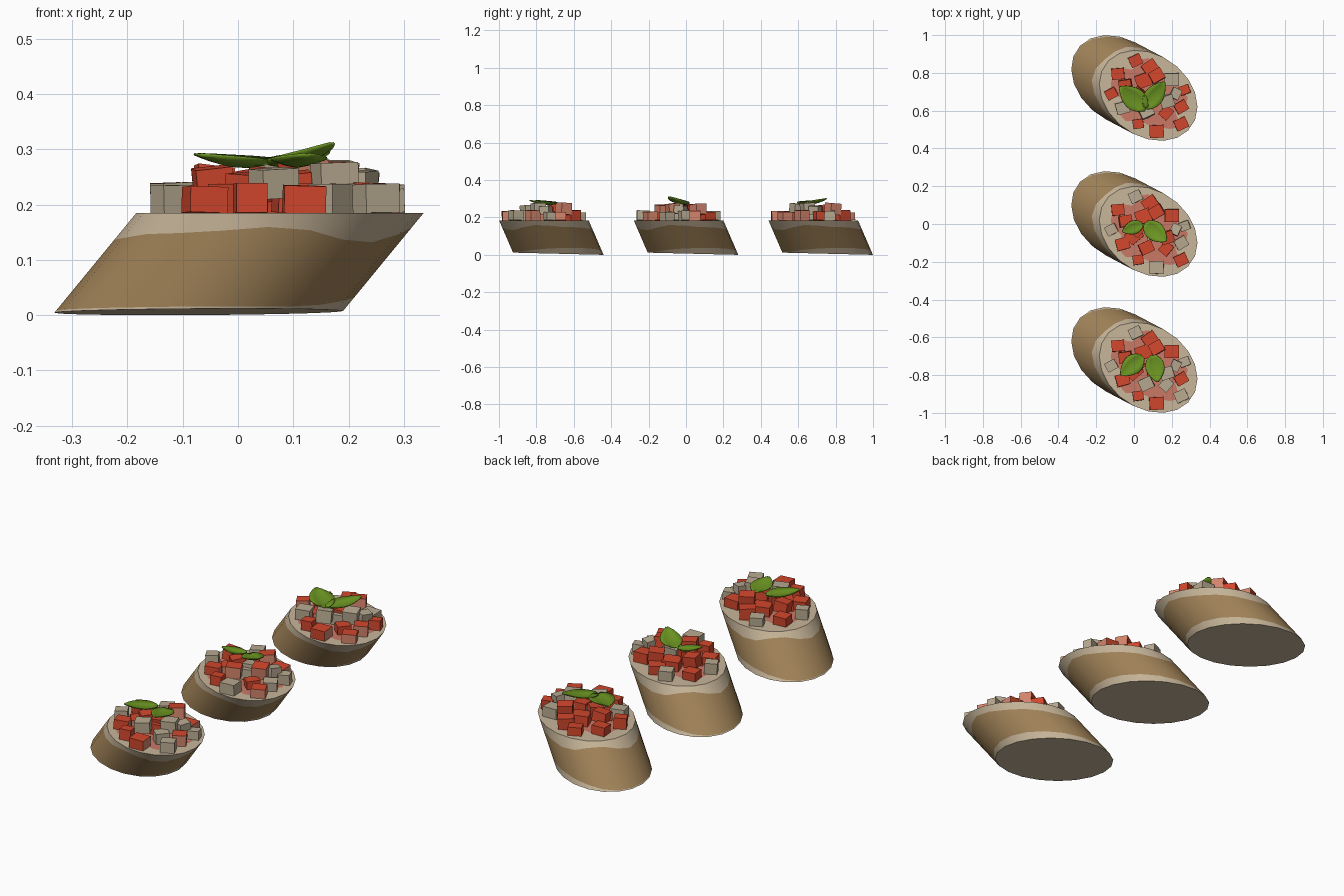
import bpy, bmesh, math, random
from mathutils import Matrix, Vector, Euler

if "Cube" in bpy.data.objects:
    bpy.data.objects.remove(bpy.data.objects["Cube"])

random.seed(4)


def material(name, srgb):
    m = bpy.data.materials.new(name)
    m.diffuse_color = [(c / 255) ** 2.2 for c in srgb] + [1]
    m.use_nodes = True
    m.node_tree.nodes["Principled BSDF"].inputs["Base Color"].default_value = m.diffuse_color
    return m


CRUST = material("crust_tan", (160, 130, 89))
CRUMB = material("crumb_cream", (198, 180, 152))
TOMATO = material("tomato_red", (208, 72, 48))
FLESH = material("tomato_flesh", (212, 132, 108))
CHEESE = material("cheese_beige", (182, 168, 143))
JUICE = material("juice_pink", (200, 120, 102))
LEAF = material("basil_green", (106, 146, 38))

TOP_Z = 0.185
BOTTOM_C, TOP_C = Vector((-0.076, 0.04)), Vector((0.076, -0.04))
SIDES = 20


def finish(bm, name, mats, y):
    me = bpy.data.meshes.new(name)
    bm.to_mesh(me)
    bm.free()
    for m in mats:
        me.materials.append(m)
    ob = bpy.data.objects.new(name, me)
    ob.location.y = y
    bpy.context.collection.objects.link(ob)
    return ob


def oval(a, scale=1.0):
    # slightly skewed oval cross-section of the slanted slice
    x = 0.26 * math.cos(a)
    y = 0.24 * (math.sin(a) * 0.968 - 0.25 * math.cos(a))
    return Vector((x, y)) * scale


def bread(y, n):
    bm = bmesh.new()
    rings = [[], [], [], []]
    for i in range(SIDES):
        a = math.tau * i / SIDES
        p = oval(a)
        low = 0.006 - 0.025 * p.y
        wave = 0.148 + 0.011 * math.sin(3 * a + 0.6) + 0.006 * math.sin(5 * a + 2)
        heel = low + 0.004 + 0.03 * max(0, math.cos(a - 0.8))
        for ring, z in zip(rings, (low, heel, wave, TOP_Z)):
            c = BOTTOM_C.lerp(TOP_C, z / TOP_Z)
            ring.append(bm.verts.new((c.x + p.x, c.y + p.y, z)))
    # crumb faces at both cuts, crust between the wavy edges
    for k in range(3):
        for i in range(SIDES):
            j = (i + 1) % SIDES
            f = bm.faces.new((rings[k][i], rings[k][j], rings[k + 1][j], rings[k + 1][i]))
            f.material_index = 0 if k == 1 else 1
            f.smooth = True
    bm.faces.new(rings[3]).material_index = 1
    bm.faces.new(rings[0][::-1]).material_index = 1
    ob = finish(bm, f"bread_slice_{n}", [CRUST, CRUMB], y)
    bpy.ops.object.select_all(action='DESELECT')
    ob.select_set(True)
    bpy.context.view_layer.objects.active = ob
    bpy.ops.object.shade_smooth_by_angle(angle=math.radians(35))


def juice(y, n):
    # thin stained patch on the bread
    bm = bmesh.new()
    vs = []
    for i in range(32):
        a = math.tau * i / 32
        p = TOP_C + oval(a, 0.72 + 0.09 * math.sin(5 * a) + 0.05 * math.sin(8 * a + 1))
        vs.append(bm.verts.new((p.x, p.y, TOP_Z + 0.002)))
    bm.faces.new(vs)
    finish(bm, f"juice_stain_{n}", [JUICE], y)


# diced topping: x, y, bottom z, size, turn in degrees
CUBES = [
    (-0.085, 0.075, 0.185, 0.062, 5), (0.008, 0.145, 0.185, 0.06, 25),
    (0.085, 0.11, 0.185, 0.07, 35), (0.2, 0.045, 0.185, 0.07, 0),
    (0.268, -0.01, 0.185, 0.05, 20), (0.25, -0.1, 0.185, 0.06, 30),
    (0.25, -0.19, 0.185, 0.062, 25), (0.12, -0.23, 0.185, 0.07, 3),
    (0.022, -0.19, 0.185, 0.052, 8), (-0.12, -0.03, 0.185, 0.055, 28),
    (-0.06, -0.105, 0.185, 0.065, 15), (0.0, -0.06, 0.185, 0.075, 40),
    (0.11, -0.05, 0.185, 0.08, 10), (0.17, -0.13, 0.185, 0.06, 50),
    (0.05, 0.04, 0.185, 0.075, 20),
    (-0.045, 0.015, 0.215, 0.062, 8), (0.065, -0.125, 0.212, 0.066, 25),
    (0.175, -0.07, 0.218, 0.066, 18), (0.12, 0.065, 0.215, 0.066, 30),
    (0.22, -0.03, 0.218, 0.052, 65), (0.02, -0.03, 0.205, 0.06, 50),
    (0.1, -0.04, 0.205, 0.06, 5),
]
# R = tomato, C = cheese, one letter per cube, front to back
KINDS = ["RCRRCRCRRCRRRCRRCCRCRR",
         "RCRRCCRCRCRRCRRRRRRCRC",
         "RRRCRRRRRRCRCRRRCCRCRR"]


def topping(y, n, kinds):
    bm = bmesh.new()
    for (x, cy, z, s, turn), kind in zip(CUBES, kinds):
        h = s * random.uniform(0.8, 0.95) if z > 0.19 else random.uniform(0.04, 0.055)
        tilt = 0.12 if z > 0.19 else 0.04
        rot = Euler((random.uniform(-tilt, tilt), random.uniform(-tilt, tilt),
                     math.radians(turn)))
        mat = (Matrix.Translation((x, cy, z + h / 2)) @ rot.to_matrix().to_4x4()
               @ Matrix.Diagonal((s * 1.08, s * 0.95, h, 1)))
        made = bmesh.ops.create_cube(bm, size=1, matrix=mat)
        bm.normal_update()
        for f in {f for v in made["verts"] for f in v.link_faces}:
            f.material_index = 2 if kind == "C" else 0
            # cut sides of the tomato show paler flesh
            side = abs(f.normal.z) < 0.5
            if kind == "R" and side and f.normal.x > 0.3 and f.normal.y < 0.6 and int(turn) % 3 != 2:
                f.material_index = 1
    finish(bm, f"diced_topping_{n}", [TOMATO, FLESH, CHEESE], y)


def leaf(y, name, base, tip, width, lift):
    # cupped leaf, pointed at both ends, rising toward its tip
    bm = bmesh.new()
    d = Vector(tip) - Vector(base)
    side = Vector((-d.y, d.x)).normalized()
    rows = []
    for i in range(9):
        t = i / 8
        w = width / 2 * math.sin(math.pi * (0.04 + 0.94 * t) ** 0.85) ** 0.8
        row = []
        for v in (-1, -0.5, 0, 0.5, 1):
            p = Vector(base) + d * t + side * w * v
            z = 0.262 + lift * t * t + 0.012 * (1 - t) ** 2 + 0.28 * w * abs(v) ** 1.5
            row.append(bm.verts.new((p.x, p.y, z)))
        rows.append(row)
    for r0, r1 in zip(rows, rows[1:]):
        for j in range(4):
            bm.faces.new((r0[j], r1[j], r1[j + 1], r0[j + 1])).smooth = True
    bmesh.ops.recalc_face_normals(bm, faces=bm.faces)
    if sum(f.normal.z for f in bm.faces) < 0:
        bmesh.ops.reverse_faces(bm, faces=bm.faces)
    ob = finish(bm, name, [LEAF], y)
    mod = ob.modifiers.new("thickness", 'SOLIDIFY')
    mod.thickness = 0.004


# base, tip, width, lift for the two leaves of each slice
LEAVES = [
    [((0.045, 0.02), (-0.07, -0.08), 0.10, 0.03), ((0.10, 0.025), (0.125, -0.115), 0.10, 0.03)],
    [((0.045, 0.0), (-0.06, -0.04), 0.07, 0.03), ((0.06, 0.005), (0.17, -0.09), 0.10, 0.05)],
    [((0.065, -0.11), (-0.075, 0.005), 0.115, 0.03), ((0.06, -0.105), (0.16, 0.03), 0.10, 0.04)],
]

for k, y in enumerate((-0.72, 0, 0.72)):
    n = k + 1
    bread(y, n)
    juice(y, n)
    topping(y, n, KINDS[k])
    for s, spec in zip(("left", "right"), LEAVES[k]):
        leaf(y, f"basil_leaf_{s}_{n}", *spec)
